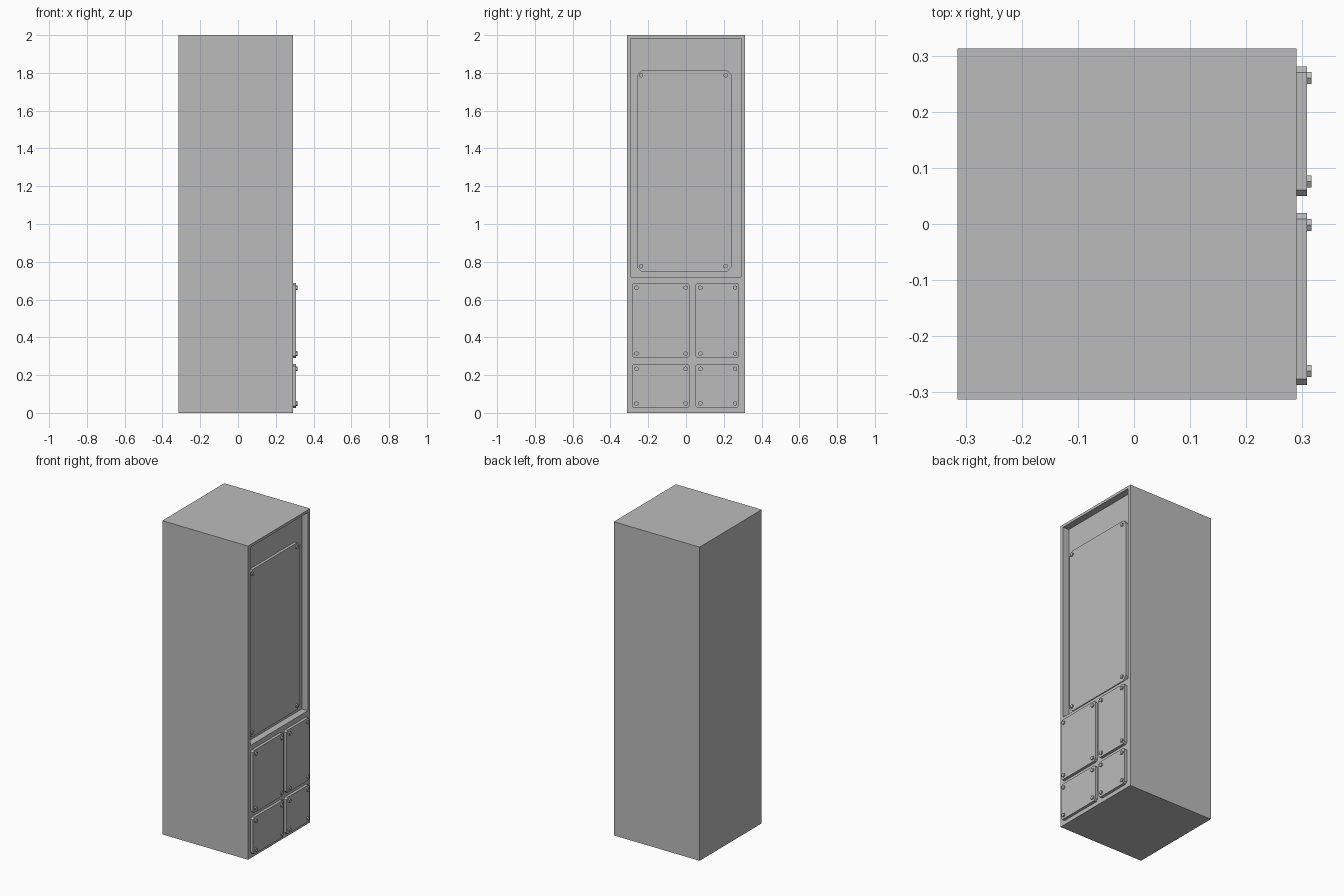
import bpy, bmesh
from math import radians
from mathutils import Matrix

if "Cube" in bpy.data.objects:
    bpy.data.objects.remove(bpy.data.objects["Cube"])

grey = bpy.data.materials.new("plain_grey")
grey.use_nodes = True
color = (0.5, 0.5, 0.5, 1)
grey.diffuse_color = color
grey.node_tree.nodes["Principled BSDF"].inputs["Base Color"].default_value = color

FACE_X = 0.29      # face carrying the panels
RECESS = 0.043
THICK = 0.018
BOLT = 0.008


def finish(bm, name):
    bmesh.ops.recalc_face_normals(bm, faces=bm.faces)
    mesh = bpy.data.meshes.new(name)
    bm.to_mesh(mesh)
    bm.free()
    mesh.materials.append(grey)
    obj = bpy.data.objects.new(name, mesh)
    bpy.context.collection.objects.link(obj)
    return obj


def cabinet():
    """Tall box with a window-like recess sunk into its +x side."""
    bm = bmesh.new()
    bmesh.ops.create_cube(bm, size=1)
    for v in bm.verts:
        v.co = (FACE_X if v.co.x > 0 else -0.315, v.co.y * 0.625, (v.co.z + 0.5) * 2)
    side = max(bm.faces, key=lambda f: f.calc_center_median().x)
    bmesh.ops.inset_region(bm, faces=[side], thickness=0.02)
    for v in side.verts:
        v.co.y = 0.29 if v.co.y > 0 else -0.29
        v.co.z = 1.983 if v.co.z > 1 else 0.72
    floor = bmesh.ops.extrude_discrete_faces(bm, faces=[side])["faces"][0]
    bmesh.ops.translate(bm, verts=floor.verts, vec=(-RECESS, 0, 0))
    finish(bm, "cabinet_body")


def panel(name, x, y0, y1, z0, z1, chamfer, by, bz):
    """Plate with cut corners, and a hexagonal bolt near each corner."""
    c = chamfer
    outline = [(y0 + c, z0), (y1 - c, z0), (y1, z0 + c), (y1, z1 - c),
               (y1 - c, z1), (y0 + c, z1), (y0, z1 - c), (y0, z0 + c)]
    bm = bmesh.new()
    base = bm.faces.new([bm.verts.new((x, y, z)) for y, z in outline])
    cap = bmesh.ops.extrude_face_region(bm, geom=[base])["geom"]
    bmesh.ops.translate(bm, verts=[g for g in cap if isinstance(g, bmesh.types.BMVert)],
                        vec=(THICK, 0, 0))
    finish(bm, name)

    bm = bmesh.new()
    turn = Matrix.Rotation(radians(90), 4, 'Y')
    for y in by:
        for z in bz:
            place = Matrix.Translation((x + THICK + BOLT / 2, y, z)) @ turn
            bmesh.ops.create_cone(bm, cap_ends=True, segments=6, radius1=0.0125,
                                  radius2=0.0125, depth=BOLT,
                                  matrix=place @ Matrix.Rotation(radians(90), 4, 'Z'))
    # Stand every hexagon on a point
    top = max(v.co.z for v in bm.verts)
    if sum(abs(v.co.z - top) < 1e-4 for v in bm.verts) > 4:
        for y in by:
            for z in bz:
                near = [v for v in bm.verts if abs(v.co.y - y) < 0.02 and abs(v.co.z - z) < 0.02]
                bmesh.ops.rotate(bm, verts=near, cent=(x, y, z),
                                 matrix=Matrix.Rotation(radians(30), 3, 'X'))
    finish(bm, name + "_bolts")


cabinet()
panel("recessed_panel", FACE_X - RECESS, -0.26, 0.243, 0.747, 1.812, 0.025,
      (-0.238, 0.21), (0.777, 1.787))

# Two columns by two rows of small cover plates
columns = {"front": (-0.287, 0.02, (-0.262, -0.002)), "rear": (0.05, 0.281, (0.076, 0.26))}
rows = {"lower": (0.026, 0.26, (0.05, 0.233)), "upper": (0.29, 0.688, (0.314, 0.663))}
for col, (y0, y1, by) in columns.items():
    for row, (z0, z1, bz) in rows.items():
        panel(f"{row}_{col}_plate", FACE_X, y0, y1, z0, z1, 0.011, by, bz)
